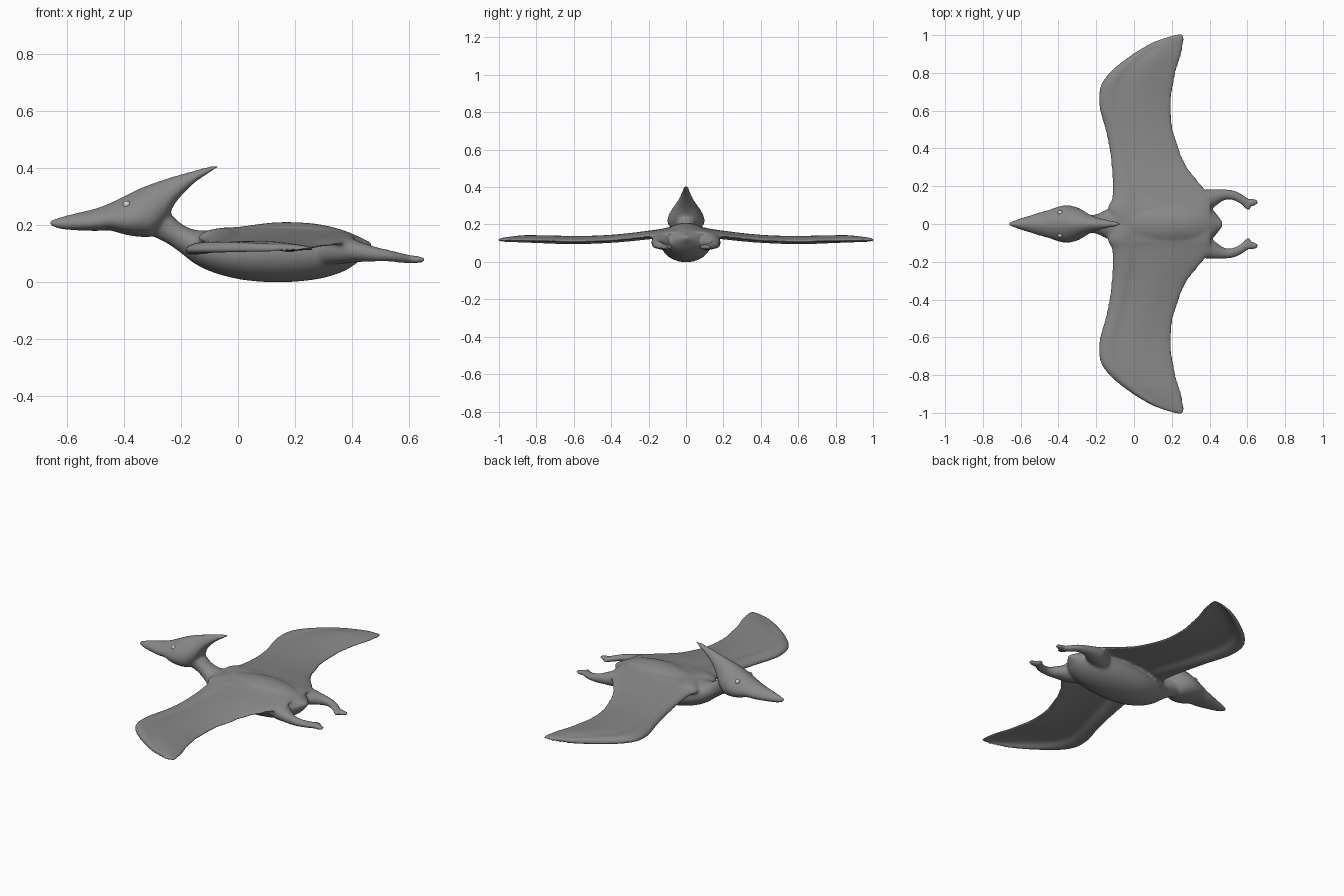
import bpy, bmesh, math
from mathutils import Vector

if "Cube" in bpy.data.objects:
    bpy.data.objects.remove(bpy.data.objects["Cube"])

bm = bmesh.new()


def smooth_rows(rows, n=6):
    """Catmull-Rom interpolation through rows of numbers."""
    out = []
    for i in range(len(rows) - 1):
        a, b = Vector(rows[max(i - 1, 0)]), Vector(rows[i])
        c, d = Vector(rows[i + 1]), Vector(rows[min(i + 2, len(rows) - 1)])
        for k in range(n):
            t = k / n
            out.append(0.5 * (2 * b + (c - a) * t + (2 * a - 5 * b + 4 * c - d) * t * t
                              + (3 * b - a - 3 * c + d) * t ** 3))
    return out + [Vector(rows[-1])]


def loft(rings):
    vs = [[bm.verts.new(p) for p in r] for r in rings]
    n = len(vs[0])
    faces = [bm.faces.new((a[i], a[(i + 1) % n], b[(i + 1) % n], b[i]))
             for a, b in zip(vs, vs[1:]) for i in range(n)]
    faces += [bm.faces.new(vs[0][::-1]), bm.faces.new(vs[-1])]
    bmesh.ops.recalc_face_normals(bm, faces=faces)


def tube(rows, taper=0.0, n=32):
    """Rows are x, y, z bottom, z top, half width."""
    rings = []
    for x, y, lo, hi, w in smooth_rows(rows):
        ring = []
        for k in range(n):
            s, c = math.sin(math.tau * k / n), math.cos(math.tau * k / n)
            ring.append((x, y + max(w, .002) * c * (1 - taper * s),
                         (lo + hi) / 2 + max(hi - lo, .004) / 2 * s))
        rings.append(ring)
    loft(rings)


# neck and torso
tube([(-.34, 0, .19, .26, .04), (-.29, 0, .155, .265, .05), (-.25, 0, .135, .25, .048),
      (-.2, 0, .1, .205, .052), (-.15, 0, .062, .182, .075), (-.08, 0, .03, .182, .105),
      (.02, 0, .006, .195, .128), (.14, 0, -.002, .209, .135), (.26, 0, .006, .205, .128),
      (.35, 0, .028, .187, .11), (.41, 0, .06, .165, .082), (.445, 0, .095, .148, .045),
      (.472, 0, .125, .138, .01)])

# beak, head and crest
tube([(-.663, 0, .2, .215, .007), (-.64, 0, .189, .223, .017), (-.6, 0, .182, .234, .03),
      (-.5, 0, .178, .257, .06), (-.45, 0, .18, .276, .073), (-.4, 0, .166, .3, .09),
      (-.35, 0, .158, .325, .096), (-.3, 0, .16, .345, .085), (-.26, 0, .2, .359, .064),
      (-.22, 0, .275, .372, .043), (-.16, 0, .34, .389, .026), (-.1, 0, .382, .405, .016),
      (-.066, 0, .401, .41, .006)], taper=.28)

# wing stations: y, leading x, trailing x, height
wing = smooth_rows([(0, -.1, .41, .16), (.08, -.14, .41, .155), (.13, -.12, .405, .145),
                    (.2, -.114, .365, .135), (.3, -.12, .285, .123), (.4, -.132, .24, .114),
                    (.5, -.153, .21, .109), (.6, -.181, .199, .108), (.68, -.188, .202, .109),
                    (.75, -.17, .213, .111), (.82, -.112, .227, .112), (.9, -.008, .252, .113),
                    (.96, .095, .263, .114), (.99, .175, .264, .115), (1.005, .225, .258, .115)])
# wing section: chord position, half thickness
profile = smooth_rows([(0, .002), (.03, .016), (.1, .022), (.18, .019), (.26, .01),
                       (.5, .008), (.75, .008), (.93, .01), (1, .003)], 3)

for side in (1, -1):
    rings = []
    for y, x0, x1, z in wing:
        k = min(1, .5 + (x1 - x0))
        camber = .024 * min(1, (x1 - x0) / .3)

        def pt(u, h):
            return (x0 + (x1 - x0) * u, side * y, z + camber * math.sin(math.pi * u) + h * k)
        rings.append([pt(u, h) for u, h in profile] + [pt(u, -h) for u, h in profile[::-1]])
    loft(rings)

    # leg and foot
    tube([(x, side * y, lo, hi, w) for x, y, lo, hi, w in (
        (.28, .08, .06, .165, .05), (.36, .115, .062, .164, .062), (.42, .136, .068, .144, .05),
        (.48, .155, .07, .124, .029), (.53, .151, .07, .112, .027), (.57, .13, .066, .102, .03),
        (.605, .112, .064, .094, .025), (.635, .116, .065, .09, .02), (.658, .115, .07, .086, .012))],
         n=20)
    # inner toe
    tube([(x, side * y, lo, hi, w) for x, y, lo, hi, w in (
        (.57, .118, .07, .096, .014), (.595, .092, .066, .092, .018), (.615, .08, .07, .088, .01))],
         n=16)

mesh = bpy.data.meshes.new("flying_reptile_body")
bm.to_mesh(mesh)
bm.free()
body = bpy.data.objects.new("flying_reptile_body", mesh)
bpy.context.collection.objects.link(body)
skin = bpy.data.materials.new("skin_dark_grey")
skin.diffuse_color = (.25, .25, .25, 1)
skin.use_nodes = True
skin.node_tree.nodes["Principled BSDF"].inputs["Base Color"].default_value = skin.diffuse_color
mesh.materials.append(skin)

# fuse the parts into one soft skin
fuse = body.modifiers.new("fuse", 'REMESH')
fuse.mode, fuse.voxel_size, fuse.use_smooth_shade = 'VOXEL', .0075, True
soften = body.modifiers.new("soften", 'SMOOTH')
soften.factor, soften.iterations = .5, 14

# eyes
pale = bpy.data.materials.new("eye_pale")
pale.diffuse_color = (.8, .8, .8, 1)
pale.use_nodes = True
pale.node_tree.nodes["Principled BSDF"].inputs["Base Color"].default_value = pale.diffuse_color
for side, name in ((-1, "right_eye"), (1, "left_eye")):
    bpy.ops.mesh.primitive_uv_sphere_add(segments=20, ring_count=12, radius=.014,
                                         location=(-.39, side * .059, .27))
    eye = bpy.context.object
    eye.name = name
    eye.data.materials.append(pale)
    bpy.ops.object.shade_smooth()
